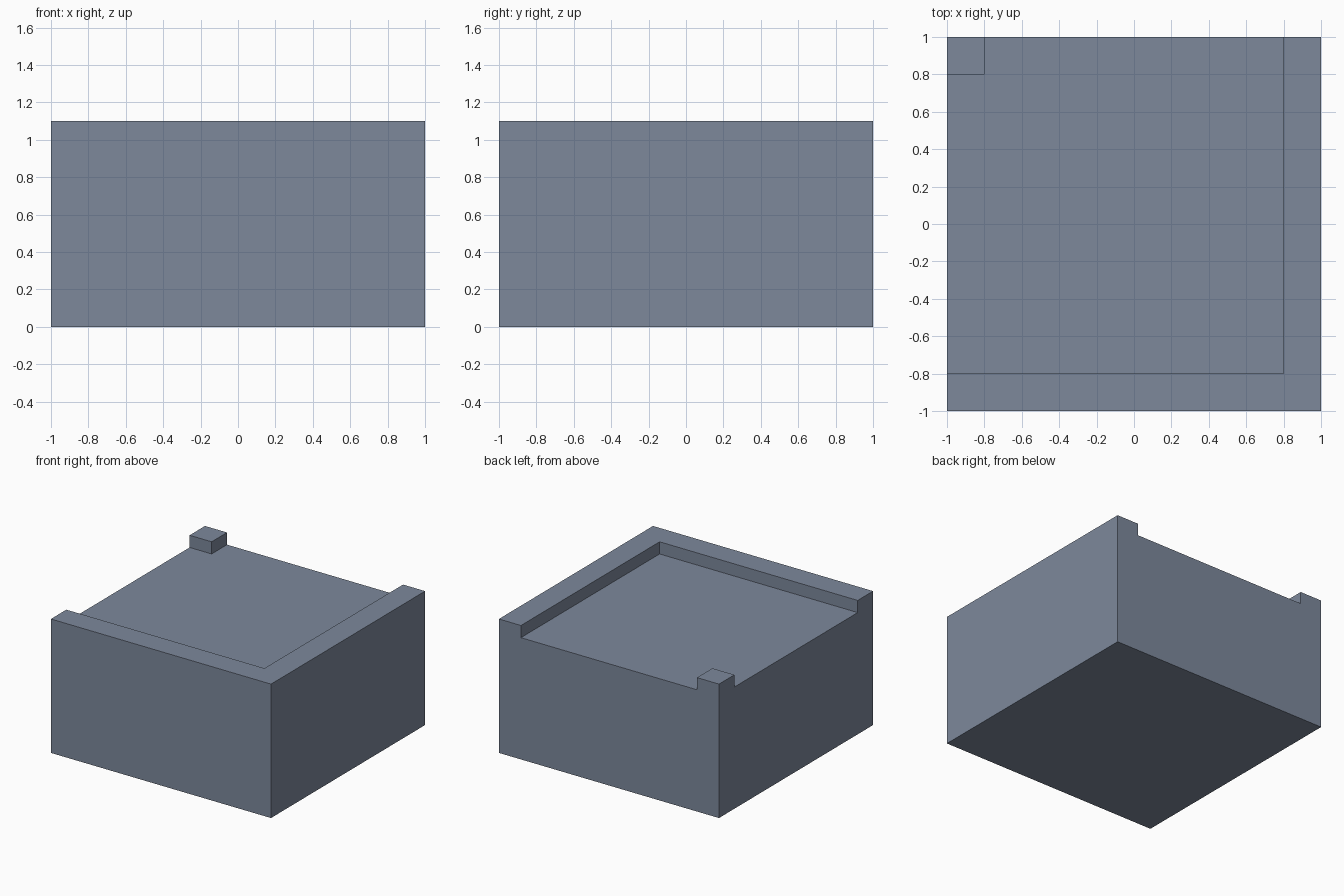
import bpy
import bmesh
import math
from mathutils import Matrix, Vector

cube = bpy.data.objects.get("Cube")
if cube:
    bpy.data.objects.remove(cube, do_unlink=True)

FLOOR, RIM, INNER = 1.0, 0.1, 0.8

# Slate blue material
slate = bpy.data.materials.new("slate_blue")
slate.use_nodes = True
colour = (0.205, 0.247, 0.33, 1)
slate.diffuse_color = colour
slate.node_tree.nodes["Principled BSDF"].inputs["Base Color"].default_value = colour

# Solid block
bm = bmesh.new()
bmesh.ops.create_cube(bm, size=1, matrix=Matrix.Translation((0, 0, FLOOR / 2)) @ Matrix.Diagonal((2, 2, FLOOR, 1)))

# Score the block along the rim and corner post edges
for axis in (Vector((1, 0, 0)), Vector((0, 1, 0))):
    for side in (-1, 1):
        bmesh.ops.bisect_plane(bm, geom=bm.verts[:] + bm.edges[:] + bm.faces[:],
                               plane_co=axis * side * INNER, plane_no=axis)


# Raised areas: front wall, left wall and the opposite corner post
def is_raised(face):
    c = face.calc_center_median()
    on_wall = c.x > INNER or c.y < -INNER
    on_post = c.x < -INNER and c.y > INNER
    return face.normal.z > 0.9 and (on_wall or on_post)


bm.normal_update()
raised = [f for f in bm.faces if is_raised(f)]
result = bmesh.ops.extrude_face_region(bm, geom=raised)
bmesh.ops.delete(bm, geom=[f for f in raised if f.is_valid], context="FACES_ONLY")
bmesh.ops.translate(bm, vec=(0, 0, RIM),
                    verts=[v for v in result["geom"] if isinstance(v, bmesh.types.BMVert)])

# Merge the flat areas back into clean faces
bmesh.ops.recalc_face_normals(bm, faces=bm.faces[:])
bmesh.ops.dissolve_limit(bm, angle_limit=math.radians(1), verts=bm.verts[:], edges=bm.edges[:])

mesh = bpy.data.meshes.new("rimmed_block")
bm.to_mesh(mesh)
bm.free()
mesh.materials.append(slate)
block = bpy.data.objects.new("rimmed_block", mesh)
bpy.context.collection.objects.link(block)
